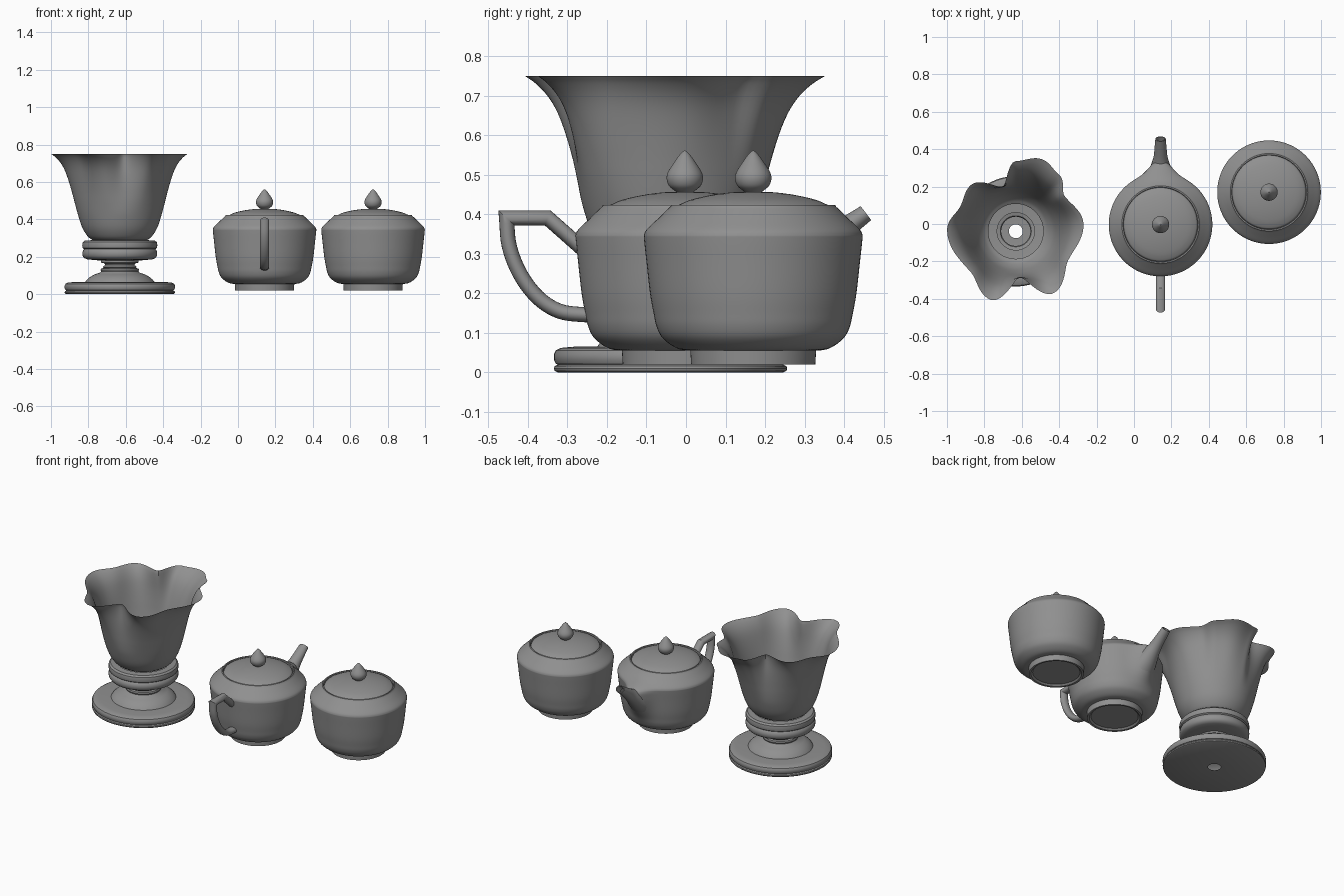
import bpy, bmesh, math
from mathutils import Vector

if "Cube" in bpy.data.objects:
    bpy.data.objects.remove(bpy.data.objects["Cube"])

GREY = bpy.data.materials.new("dark_grey")
GREY.diffuse_color = (.28, .28, .28, 1)
GREY.use_nodes = True
GREY.node_tree.nodes["Principled BSDF"].inputs["Base Color"].default_value = GREY.diffuse_color


def finish(name, bm, angle=35):
    bmesh.ops.recalc_face_normals(bm, faces=bm.faces)
    me = bpy.data.meshes.new(name)
    bm.to_mesh(me)
    bm.free()
    me.materials.append(GREY)
    ob = bpy.data.objects.new(name, me)
    bpy.context.collection.objects.link(ob)
    bpy.ops.object.select_all(action='DESELECT')
    ob.select_set(True)
    bpy.context.view_layer.objects.active = ob
    bpy.ops.object.shade_smooth_by_angle(angle=math.radians(angle))
    return ob


def skin(bm, rings):
    # join successive closed rings of points with quads
    vs = [[bm.verts.new(p) for p in ring] for ring in rings]
    for a, b in zip(vs, vs[1:]):
        n = len(a)
        for i in range(n):
            j = (i + 1) % n
            bm.faces.new((a[i], a[j], b[j], b[i]))
    return vs


def catmull(pts, steps=5):
    p = [Vector(q) for q in pts]
    p = [2 * p[0] - p[1]] + p + [2 * p[-1] - p[-2]]
    out = []
    for a, b, c, d in zip(p, p[1:], p[2:], p[3:]):
        for k in range(steps):
            t = k / steps
            out.append(0.5 * (2 * b + (c - a) * t + (2 * a - 5 * b + 4 * c - d) * t * t
                              + (3 * b - a - 3 * c + d) * t ** 3))
    return out + [p[-2]]


def plain(a, r, z):
    return r


def lathe(name, profile, centre, n=72, radius=plain, cap_start=False, cap_end=False):
    bm = bmesh.new()
    rings = []
    for r, z in profile:
        ring = []
        for i in range(n):
            a = 2 * math.pi * i / n
            q = radius(a, r, z)
            ring.append((centre[0] + q * math.cos(a), centre[1] + q * math.sin(a), z))
        rings.append(ring)
    vs = skin(bm, rings)
    if cap_start:
        bm.faces.new(vs[0])
    if cap_end:
        bm.faces.new(vs[-1])
    return finish(name, bm)


# Vase: ruffled rim given as (angle, radius) lobes and valleys
RIM = [(8, .364), (36, .322), (52, .38), (70, .41), (90, .375), (106, .25), (135, .345), (155, .325),
       (178, .367), (222, .325), (250, .39), (275, .25), (302, .388), (332, .32), (368, .364)]


def rim_radius(a):
    d = math.degrees(a)
    if d < 8:
        d += 360
    for (a0, r0), (a1, r1) in zip(RIM, RIM[1:]):
        if a0 <= d <= a1:
            t = (1 - math.cos(math.pi * (d - a0) / (a1 - a0))) / 2
            return r0 + (r1 - r0) * t
    return RIM[0][1]


def ruffle(a, r, z):
    t = max(0, (z - .42) / .33)
    f = .55 * t ** 1.5 + .45 * t ** 6
    return r + (rim_radius(a) - .345) * f


VASE = (-.632, -.039)
base = [(.037, 0), (.285, 0), (.293, .004), (.295, .01), (.293, .016), (.285, .02),
        (.29, .022), (.295, .032), (.295, .046), (.29, .056), (.278, .062), (.25, .065), (.185, .066),
        (.178, .076), (.16, .092), (.135, .106), (.105, .116), (.1, .122),
        (.103, .13), (.1, .138), (.085, .14), (.09, .146), (.085, .152), (.078, .156), (.083, .165),
        (.1, .169), (.1, .18), (.14, .183), (.175, .187),
        (.19, .193), (.199, .205), (.2, .22), (.197, .234), (.19, .241),
        (.198, .247), (.201, .262), (.198, .278), (.188, .287), (.15, .289)]
cup = catmull([(.147, .29), (.172, .31), (.2, .355), (.222, .42), (.24, .49), (.254, .55),
               (.272, .62), (.288, .67), (.305, .705), (.325, .732), (.345, .75)], 4)
lathe("vase_pedestal", base, VASE)
lathe("vase_cup", cup, VASE, 144, ruffle)

# Teapot and sugar bowl share the body and the lid
body = ([(.135, .03), (.145, .021), (.157, .02), (.159, .055)]
        + catmull([(.165, .055), (.19, .06), (.213, .073), (.233, .092), (.245, .118), (.252, .15),
                   (.261, .2), (.27, .28), (.276, .335), (.276, .349), (.268, .363), (.24, .39),
                   (.209, .42)], 5)
        + [(.207, .424), (.2, .424), (.198, .412)])
lid = ([(.198, .412), (.194, .42)]
       + catmull([(.19, .423), (.16, .436), (.11, .448), (.06, .455), (.022, .457)], 3)
       + catmull([(.025, .459), (.04, .472), (.046, .49), (.042, .508), (.026, .533),
                  (.012, .552), (.002, .561)], 4))
POT, BOWL = (.142, -.003), (.722, .17)


def smooth(t):
    t = min(max(t, 0), 1)
    return t * t * (3 - 2 * t)


def spout_bulge(a, r, z):
    # back of the teapot swells outward where the spout grows from it
    off = math.degrees(a) - 90
    g = smooth((z - .1) / .2) * smooth((.405 - z) / .08)
    return r + .07 * g * math.exp(-(off / 14) ** 2)


for label, c, shape in (("teapot", POT, spout_bulge), ("sugar_bowl", BOWL, plain)):
    lathe(label + "_body", body, c, 96, shape, cap_start=True)
    lathe(label + "_lid", lid, c, cap_end=True)

# Spout: elliptical sections leaving the swollen body (y, z, half width, half height, tilt)
sections = [(.25, .25, .075, .07, 28), (.285, .276, .062, .058, 32), (.32, .303, .049, .046, 35),
            (.36, .333, .037, .035, 37), (.408, .369, .032, .027, 38), (.455, .403, .028, .022, 37)]
rings = []
for y, z, w, h, tilt in catmull(sections, 4):
    t = math.radians(tilt)
    ring = []
    for i in range(40):
        a = 2 * math.pi * i / 40
        u = h * math.sin(a)
        ring.append(Vector((POT[0] + w * math.cos(a), y - u * math.sin(t), z + u * math.cos(t))))
    rings.append(ring)
# lip turning inward at the open tip
tip = rings[-1]
c = sum(tip, Vector()) / 40
for s, back in ((.8, 0), (.75, .05)):
    rings.append([c + (p - c) * s + Vector((0, -.8 * back, -.6 * back)) for p in tip])
bm = bmesh.new()
skin(bm, rings)
finish("teapot_spout", bm)

# Handle: oval tube with a flat top and a curved grip, mitred at the corners
path = [Vector(p) for p in [(-.23, .285), (-.35, .391)]]
path += catmull([(-.454, .391), (-.447, .32), (-.42, .25), (-.375, .19), (-.32, .155),
                 (-.255, .146), (-.2, .145)], 5)
rings = []
for i, p in enumerate(path):
    d0 = (p - path[i - 1]) if i else path[1] - p
    d1 = (path[i + 1] - p) if i < len(path) - 1 else d0
    d0, d1 = d0.normalized(), d1.normalized()
    d = (d0 + d1).normalized()
    nrm = Vector((-d.y, d.x)) / max(d.dot(d0), .5)
    ring = []
    for k in range(20):
        a = 2 * math.pi * k / 20
        q = p + nrm * .019 * math.sin(a)
        ring.append((POT[0] + .025 * math.cos(a), q.x, q.y))
    rings.append(ring)
bm = bmesh.new()
skin(bm, rings)
finish("teapot_handle", bm)
